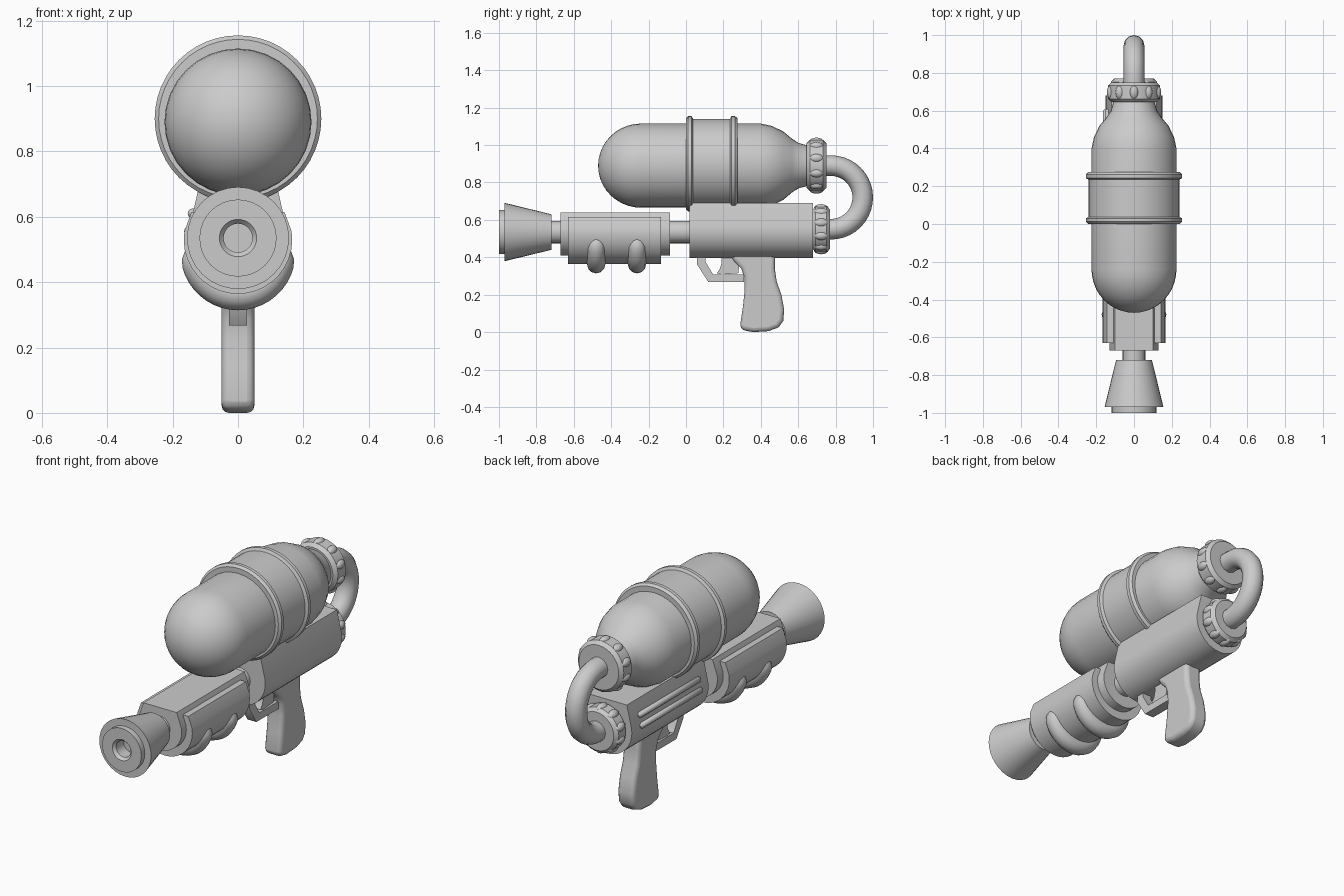
import bpy, bmesh
from math import sin, cos, pi, radians

if "Cube" in bpy.data.objects:
    bpy.data.objects.remove(bpy.data.objects["Cube"])


def finish(name, bm, bevel=0.0, segs=2):
    bmesh.ops.remove_doubles(bm, verts=bm.verts, dist=1e-5)
    bmesh.ops.recalc_face_normals(bm, faces=bm.faces)
    me = bpy.data.meshes.new(name)
    bm.to_mesh(me)
    bm.free()
    ob = bpy.data.objects.new(name, me)
    bpy.context.collection.objects.link(ob)
    if bevel:
        m = ob.modifiers.new("bevel", 'BEVEL')
        m.width, m.segments, m.limit_method = bevel, segs, 'ANGLE'
        m.angle_limit = radians(40)
    bpy.ops.object.select_all(action='DESELECT')
    ob.select_set(True)
    bpy.context.view_layer.objects.active = ob
    bpy.ops.object.shade_smooth_by_angle(angle=radians(35))
    return ob


def lathe(name, profile, z, n=32):
    """Revolve (y, radius) points about the line parallel to y at height z."""
    bm = bmesh.new()
    vs = [bm.verts.new((r, y, z)) for y, r in profile]
    es = [bm.edges.new(p) for p in zip(vs, vs[1:])]
    bmesh.ops.spin(bm, geom=vs + es, cent=(0, 0, z), axis=(0, 1, 0),
                   angle=2 * pi, steps=n)
    return finish(name, bm)


def prism(name, pts, a, b, axis, bevel=0.0, segs=2):
    """Extrude an outline: axis 'y' takes (x, z) points, axis 'x' takes (y, z)."""
    bm = bmesh.new()
    place = (lambda u, v, t: (u, t, v)) if axis == 'y' else (lambda u, v, t: (t, u, v))
    f = bm.faces.new([bm.verts.new(place(u, v, a)) for u, v in pts])
    ext = bmesh.ops.extrude_face_region(bm, geom=[f])
    d = place(0, 0, b - a)
    bmesh.ops.translate(bm, vec=d, verts=[v for v in ext['geom'] if isinstance(v, bmesh.types.BMVert)])
    return finish(name, bm, bevel, segs)


def tube(name, pts, radius):
    """Round tube through (x, y, z, scale) points."""
    cu = bpy.data.curves.new(name, 'CURVE')
    cu.dimensions, cu.bevel_depth = '3D', radius
    cu.bevel_resolution, cu.use_fill_caps = 4, True
    sp = cu.splines.new('POLY')
    sp.points.add(len(pts) - 1)
    for p, (x, y, z, s) in zip(sp.points, pts):
        p.co, p.radius = (x, y, z, 1), s
    sp.use_smooth = True
    ob = bpy.data.objects.new(name, cu)
    bpy.context.collection.objects.link(ob)
    return ob


def u_section(top_x, top_z, r, zc, n=20):
    """Flat top, slanted sides and a round underside."""
    arc = [(r * cos(a), zc + r * sin(a))
           for a in (pi * 0.05 - 1.1 * pi * i / n for i in range(n + 1))]
    return [(-top_x, top_z), (top_x, top_z)] + arc


# Water tank with domed front and tapered neck
dome = [(-0.24 - 0.23 * cos(pi / 2 * i / 10), 0.225 * sin(pi / 2 * i / 10)) for i in range(11)]
lathe("water_tank", dome + [(0.40, 0.225), (0.46, 0.212), (0.52, 0.183), (0.565, 0.145),
                            (0.60, 0.122), (0.66, 0.105), (0.66, 0)], 0.89)

# Band around the tank with a flange at each end
lathe("tank_band", [(0.0, 0.21), (0.0, 0.243), (0.012, 0.255), (0.03, 0.255), (0.038, 0.24),
                    (0.235, 0.24), (0.243, 0.255), (0.262, 0.255), (0.275, 0.243),
                    (0.275, 0.21)], 0.90, 48)

# Main body
prism("main_body", u_section(0.12, 0.69, 0.15, 0.545), 0.02, 0.68, 'y')

# Long ribs on the left side of the body
for i, (x, z) in enumerate([(-0.138, 0.61), (-0.149, 0.555)]):
    tube(f"side_rib_{i + 1}", [(x, 0.08, z, 0.3), (x, 0.09, z, 1), (x, 0.60, z, 1),
                               (x, 0.61, z, 0.3)], 0.016)

# Barrel and flared nozzle
lathe("barrel", [(-0.74, 0), (-0.74, 0.06), (0.05, 0.06), (0.05, 0)], 0.535, 24)
lathe("nozzle", [(-0.92, 0), (-0.92, 0.044), (-0.985, 0.044), (-1.0, 0.057), (-1.0, 0.118),
                 (-0.97, 0.118), (-0.97, 0.156), (-0.72, 0.095), (-0.72, 0)], 0.535)

# Pump foregrip: core, outer shell and finger ridges
prism("pump_core", u_section(0.10, 0.64, 0.13, 0.54), -0.67, -0.085, 'y')
prism("pump_shell", u_section(0.142, 0.615, 0.166, 0.53), -0.63, -0.135, 'y')
for i, y in enumerate((-0.48, -0.262)):
    path = []
    for k in range(25):
        a = radians(170 + 200 * k / 24)
        s = max(0.25, min(1, (min(k, 24 - k) + 0.6) / 3.0)) ** 0.5
        path.append((0.127 * cos(a), y, 0.49 + 0.127 * sin(a), s))
    tube(f"finger_ridge_{i + 1}", path, 0.049)

# Screw caps with grip bumps
for label, y0, y1, r, z in (("upper", 0.645, 0.75, 0.138, 0.89), ("lower", 0.675, 0.77, 0.122, 0.55)):
    c = 0.018
    lathe(f"{label}_cap", [(y0, 0), (y0, r - c), (y0 + c, r), (y1 - c, r), (y1, r - c), (y1, 0)], z)
    bm = bmesh.new()
    for k in range(10):
        a = pi / 2 + 2 * pi * k / 10
        new = bmesh.ops.create_uvsphere(bm, u_segments=12, v_segments=8, radius=1)['verts']
        bmesh.ops.scale(bm, vec=(0.024, 0.04, 0.024), verts=new)
        bmesh.ops.translate(bm, verts=new, vec=((r - 0.012) * cos(a), (y0 + y1) / 2,
                                                z + (r - 0.012) * sin(a)))
    finish(f"{label}_cap_bumps", bm)

# Hose looping from tank to body
bend = [(0, 0.775 + 0.17 * sin(a), 0.72 + 0.17 * cos(a), 1)
        for a in (pi * i / 20 for i in range(21))]
tube("hose", [(0, 0.73, 0.89, 1)] + bend + [(0, 0.74, 0.55, 1)], 0.055)

# Pistol grip
prism("grip", [(0.23, 0.42), (0.26, 0.375), (0.295, 0.34), (0.313, 0.29), (0.314, 0.23),
               (0.305, 0.14), (0.29, 0.04), (0.295, 0.012), (0.36, 0.0), (0.44, 0.005),
               (0.495, 0.025), (0.52, 0.06), (0.525, 0.12), (0.51, 0.20), (0.485, 0.27),
               (0.475, 0.34), (0.475, 0.42)], -0.05, 0.05, 'x', 0.022, 3)

# Trigger guard and trigger
prism("trigger_guard", [(0.06, 0.43), (0.06, 0.36), (0.12, 0.267), (0.31, 0.267), (0.31, 0.308),
                        (0.145, 0.308), (0.105, 0.375), (0.105, 0.43)], -0.027, 0.027, 'x')
prism("trigger", [(0.19, 0.43), (0.19, 0.37), (0.182, 0.34), (0.165, 0.315), (0.19, 0.308),
                  (0.28, 0.315), (0.29, 0.43)], -0.02, 0.02, 'x')
